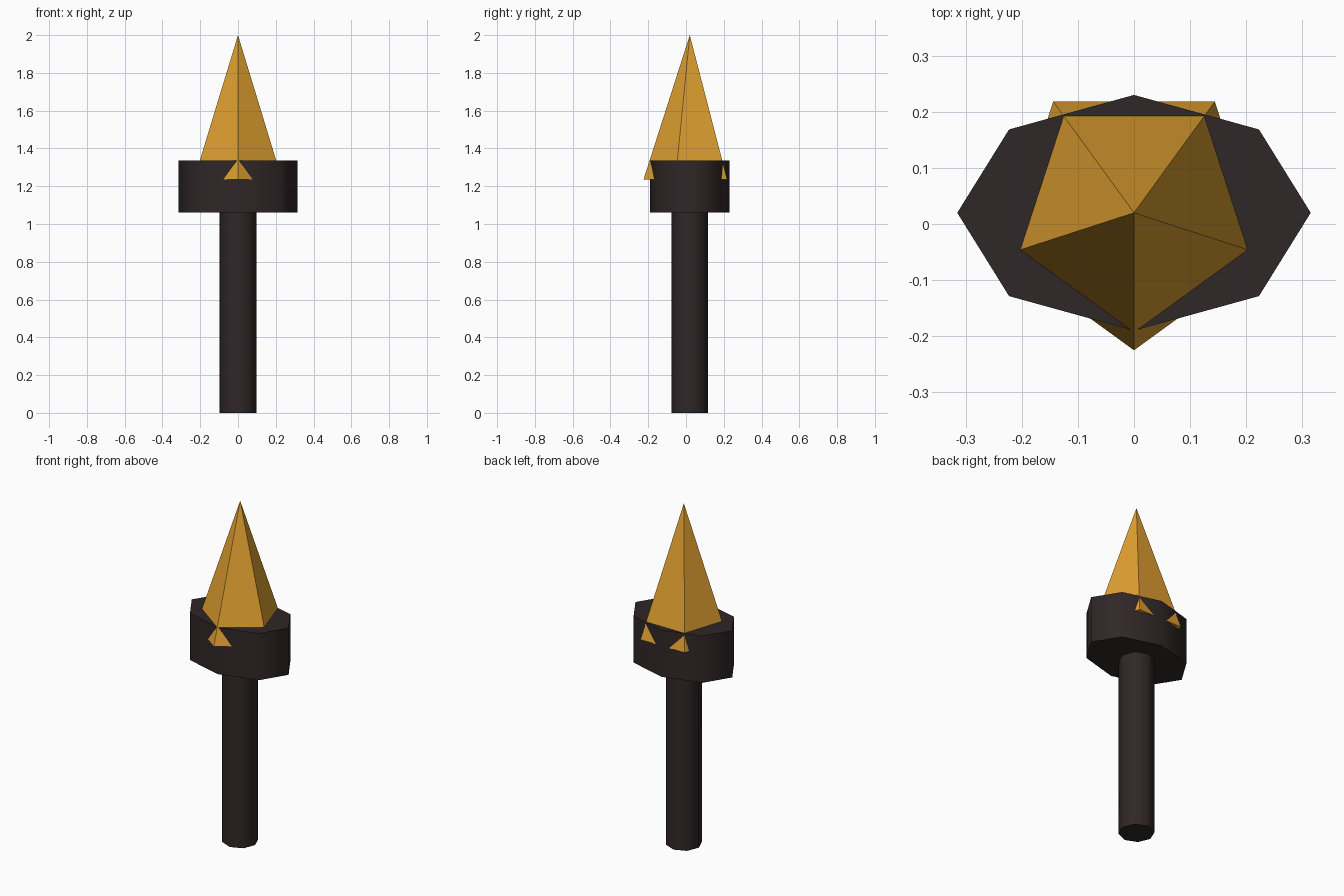
import bpy, bmesh
from math import sin, cos, pi, radians

cube = bpy.data.objects.get("Cube")
if cube:
    bpy.data.objects.remove(cube, do_unlink=True)

CENTRE_Y = 0.02


def make_material(name, colour):
    mat = bpy.data.materials.new(name)
    mat.use_nodes = True
    mat.diffuse_color = (*colour, 1)
    bsdf = next(n for n in mat.node_tree.nodes if n.type == 'BSDF_PRINCIPLED')
    bsdf.inputs["Base Color"].default_value = (*colour, 1)
    return mat


def finish(name, bm, mat):
    bmesh.ops.recalc_face_normals(bm, faces=bm.faces)
    mesh = bpy.data.meshes.new(name)
    bm.to_mesh(mesh)
    bm.free()
    mesh.materials.append(mat)
    obj = bpy.data.objects.new(name, mesh)
    bpy.context.collection.objects.link(obj)
    bpy.ops.object.select_all(action='DESELECT')
    obj.select_set(True)
    bpy.context.view_layer.objects.active = obj
    bpy.ops.object.shade_smooth_by_angle(angle=radians(80))
    return obj


def ring(bm, sides, rx, ry, z):
    # The first corner points to the front
    return [bm.verts.new((rx * sin(2 * pi * i / sides),
                          CENTRE_Y - ry * cos(2 * pi * i / sides), z))
            for i in range(sides)]


def prism(name, sides, rx, ry, z0, z1, mat):
    bm = bmesh.new()
    low, high = ring(bm, sides, rx, ry, z0), ring(bm, sides, rx, ry, z1)
    bm.faces.new(low[::-1])
    bm.faces.new(high)
    for i in range(sides):
        j = (i + 1) % sides
        bm.faces.new((low[i], low[j], high[j], high[i]))
    return finish(name, bm, mat)


def spike(name, sides, radius, z0, z1, mat):
    # Each side has its own tip point, so the ridges sharpen towards the top
    bm = bmesh.new()
    low = ring(bm, sides, radius, radius, z0)
    bm.faces.new(low[::-1])
    for i in range(sides):
        tip = bm.verts.new((0, CENTRE_Y, z1))
        bm.faces.new((low[i], low[(i + 1) % sides], tip))
    return finish(name, bm, mat)


dark = make_material("dark brown", (0.030, 0.020, 0.020))
gold = make_material("amber gold", (0.745, 0.352, 0.030))

# Handle, oval collar and five-sided point
prism("handle", 8, 0.097, 0.097, 0, 1.06, dark)
prism("collar", 8, 0.315, 0.21, 1.06, 1.335, dark)
spike("point", 5, 0.245, 1.235, 2, gold)
